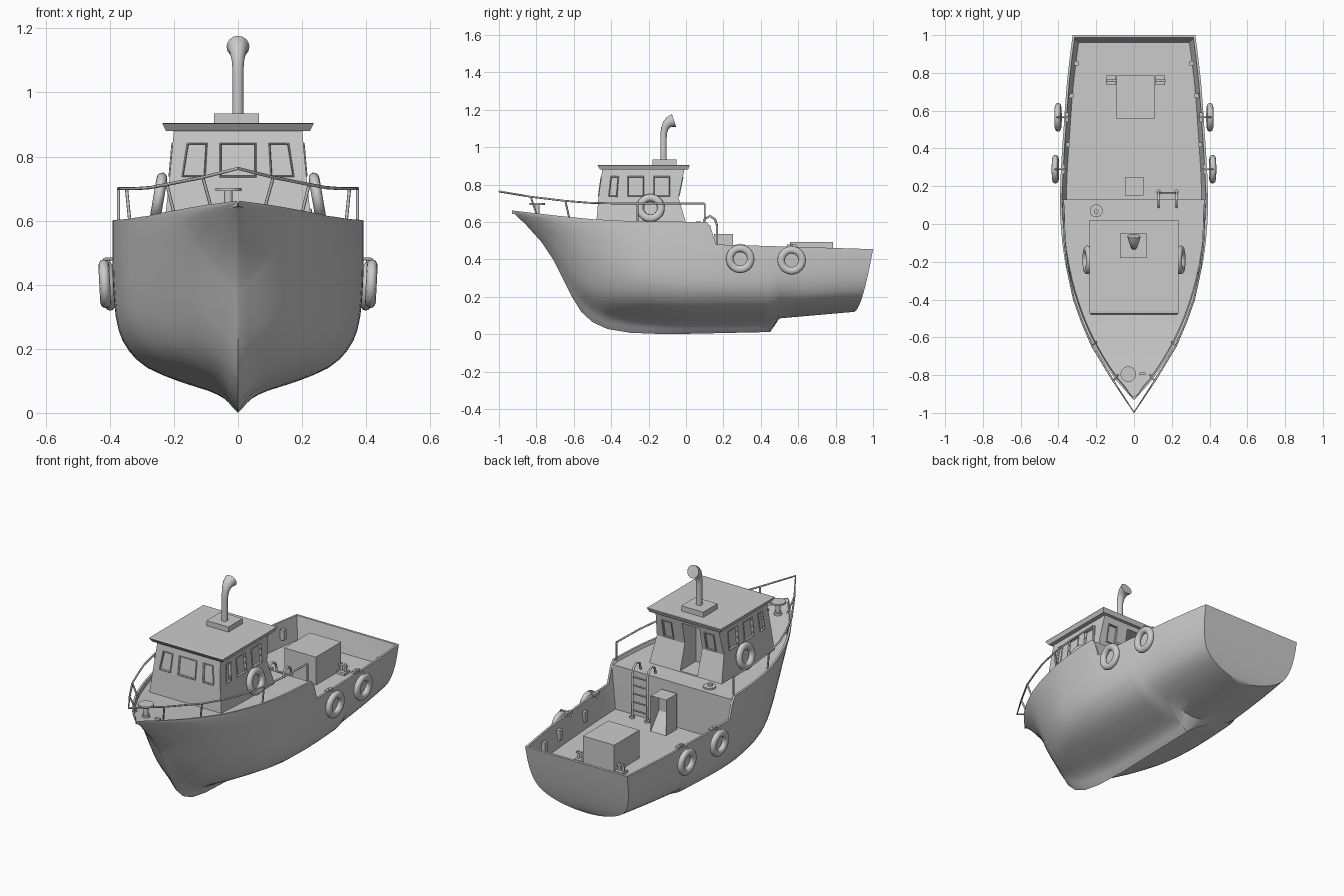
import bpy, bmesh
from math import pi
from mathutils import Vector

if "Cube" in bpy.data.objects:
    bpy.data.objects.remove(bpy.data.objects["Cube"])


def activate(ob):
    bpy.ops.object.select_all(action='DESELECT')
    ob.select_set(True)
    bpy.context.view_layer.objects.active = ob


def smooth(ob, deg=35):
    activate(ob)
    bpy.ops.object.shade_smooth_by_angle(angle=deg * pi / 180)


def mesh(name, verts, faces):
    me = bpy.data.meshes.new(name)
    me.from_pydata([tuple(v) for v in verts], [], faces)
    bm = bmesh.new()
    bm.from_mesh(me)
    bmesh.ops.remove_doubles(bm, verts=bm.verts, dist=0.0003)
    bmesh.ops.recalc_face_normals(bm, faces=bm.faces)
    bm.to_mesh(me)
    bm.free()
    ob = bpy.data.objects.new(name, me)
    bpy.context.collection.objects.link(ob)
    return ob


def prism(name, rings):
    n, m = len(rings[0]), len(rings)
    faces = [(r * n + i, r * n + (i + 1) % n, (r + 1) * n + (i + 1) % n, (r + 1) * n + i)
             for r in range(m - 1) for i in range(n)]
    faces += [tuple(range(n)), tuple((m - 1) * n + i for i in range(n))]
    return mesh(name, [v for r in rings for v in r], faces)


def rect(x0, x1, y0, y1, z):
    return [(x0, y0, z), (x1, y0, z), (x1, y1, z), (x0, y1, z)]


def box(name, x0, x1, y0, y1, z0, z1):
    return prism(name, [rect(x0, x1, y0, y1, z0), rect(x0, x1, y0, y1, z1)])


def tube(name, pts, r=0.005, res=2, cyclic=False, radii=None):
    cu = bpy.data.curves.new(name, 'CURVE')
    cu.dimensions, cu.bevel_depth, cu.bevel_resolution, cu.use_fill_caps = '3D', r, res, True
    sp = cu.splines.new('POLY')
    sp.points.add(len(pts) - 1)
    sp.use_cyclic_u = cyclic
    for i, p in enumerate(pts):
        sp.points[i].co = (*p, 1)
        sp.points[i].radius = radii[i] if radii else 1
    ob = bpy.data.objects.new(name, cu)
    bpy.context.collection.objects.link(ob)
    activate(ob)
    bpy.ops.object.convert(target='MESH')
    smooth(bpy.context.object, 50)


def disc(name, r, loc, h):
    bpy.ops.mesh.primitive_cylinder_add(vertices=24, radius=r, depth=h, location=loc)
    bpy.context.object.name = name
    smooth(bpy.context.object)


def lerp(tab, y):
    if y <= tab[0][0]:
        return tab[0][1]
    for (a, p), (b, q) in zip(tab, tab[1:]):
        if y <= b:
            return p + (q - p) * (y - a) / (b - a)
    return tab[-1][1]


def hermite(tab, y):
    n = len(tab)
    k = max(i for i in range(n - 1) if tab[i][0] <= y or i == 0)
    slope = lambda i: ((tab[min(i + 1, n - 1)][1] - tab[max(i - 1, 0)][1]) /
                       (tab[min(i + 1, n - 1)][0] - tab[max(i - 1, 0)][0]))
    (a, p), (b, q) = tab[k], tab[k + 1]
    d = b - a
    t = (y - a) / d
    return ((2*t**3 - 3*t*t + 1) * p + (t**3 - 2*t*t + t) * d * slope(k)
            + (3*t*t - 2*t**3) * q + (t**3 - t*t) * d * slope(k + 1))


# Hull lines: half beam, keel, sheer and turn-of-side height along y
BEAM = [(-.93, .003), (-.8, .115), (-.6, .235), (-.4, .315), (-.2, .365), (0, .388), (.15, .392), (.4, .38), (.7, .355), (.9, .325)]
KEEL = [(-.93, .655), (-.86, .59), (-.77, .49), (-.71, .4), (-.66, .3), (-.61, .2), (-.56, .12), (-.5, .065), (-.42, .028), (-.3, .008), (-.1, 0), (.45, .012), (.5, .085), (.9, .12)]
SHEER = [(-.93, .662), (-.7, .635), (-.5, .615), (-.3, .605), (.11, .6), (.13, .575), (.145, .53), (.16, .48), (.5, .47), (.9, .455)]
SIDE = [(-.93, .658), (-.5, .59), (-.3, .56), (0, .47), (.2, .45), (.9, .44)]
W = [0, .04, .09, .14, .2, .3, .42, .56, .75, 1]
BOW = [0, .08, .16, .23, .31, .43, .55, .68, .84, 1]
MID = [0, .05, .11, .23, .45, .72, .87, .95, .985, 1]
AFT = [0, .27, .47, .6, .72, .84, .91, .955, .985, 1]
DECK = .33
beam = lambda y: hermite(BEAM, y)
fine = [w for a, b in zip(W, W[1:]) for w in (a, (a + b) / 2)] + [1]
shapes = [[hermite(list(zip(W, tab)), w) for w in fine] for tab in (BOW, MID, AFT)]

# Hull with thin sloping bulwarks and decks, built as one half and mirrored
stations = sorted({round(v, 3) for v in [k[0] for k in KEEL + SHEER] + [-.9, -.82, -.74, -.2, 0, .06, .131, .25, .3, .4, .6, .7, .8, .888, .889]
                   + [-.45, -.36, -.25, -.15, -.05]})
verts, rows = [], len(fine) + 4
for y in stations:
    hb, zk, zs, zt = beam(y), lerp(KEEL, y), lerp(SHEER, y), lerp(SIDE, y)
    t = min(1, max(0, (y + .75) / .55))
    t = t * t * (3 - 2 * t)
    a = min(1, max(0, (y - .45) / .05))
    sec = [(hb * ((b * (1 - t) + m * t) * (1 - a) + s * a), zk + (zt - zk) * w)
           for w, b, m, s in zip(fine, *shapes)]
    zd = max(zs - .018, .582) if y <= .13 else (DECK if y <= .888 else zs)
    lip, foot = min(.012, hb * .2), min(.034 if y > .13 else .018, hb * .3)
    sec += [(hb, zs), (hb - lip, zs), (hb - foot, zd), (0, zd)]
    rake = min(1, max(0, (y - .5) / .4)) * .1
    for x, z in sec:
        verts.append((x, y + rake * min(1, max(0, (z - .12) / .335)) ** .6, z))
faces = [(s * rows + i, s * rows + i + 1, (s + 1) * rows + i + 1, (s + 1) * rows + i)
         for s in range(len(stations) - 1) for i in range(rows - 1)]
last, base = (len(stations) - 1) * rows, len(verts)
for i in range(len(fine) + 1):
    verts.append((0, *verts[last + i][1:]))
faces += [(last + i, last + i + 1, base + i + 1, base + i) for i in range(len(fine))]
hull = mesh("hull", verts, faces)
mod = hull.modifiers.new("mirror", 'MIRROR')
mod.merge_threshold = .0005
activate(hull)
bpy.ops.object.modifier_apply(modifier=mod.name)
bm = bmesh.new()
bm.from_mesh(hull.data)
bmesh.ops.recalc_face_normals(bm, faces=bm.faces)
bm.to_mesh(hull.data)
bm.free()
smooth(hull, 38)

# Wheelhouse with a flared skirt: (z, half width, front y, rear y)
RINGS = [(.57, .232, -.482, .008), (.73, .214, -.468, -.04), (.885, .2, -.447, -.008)]
cabin = prism("wheelhouse", [rect(-x, x, f, r, z) for z, x, f, r in RINGS])
wall = lambda z, k: lerp([(r[0], r[k]) for r in RINGS], z)

# Windows: recessed panes with thin frames
windows = []
for s in (1, -1):
    for q in ([-.412, -.37, -.362, -.4], [-.31, -.228, -.228, -.31], [-.172, -.088, -.088, -.172]):
        windows.append(([(s * wall(z, 1), y, z) for y, z in zip(q, (.738, .738, .842, .842))], (s, 0, 0)))
    windows.append(([(s * x, wall(z, 2), z) for x, z in zip((.104, .173, .157, .098), (.738, .738, .84, .84))], (0, -1, 0)))
    windows.append(([(s * x, wall(z, 3), z) for x, z in zip((.105, .165, .165, .105), (.738, .738, .84, .84))], (0, 1, 0)))
windows.append(([(x, wall(z, 2), z) for x, z in zip((-.055, .055, .055, -.055), (.738, .738, .84, .84))], (0, -1, 0)))
cutters = [box("door_cutter", -.075, .035, -.14, .05, .588, .855)]
for q, n in windows:
    q, n = [Vector(p) for p in q], Vector(n)
    cutters.append(prism("window_cutter", [[p - n * .012 for p in q], [p + n * .02 for p in q]]))
    tube("window_frame", q, .004, 0, True)
for c in cutters:
    c.hide_render = True
    mod = cabin.modifiers.new("cut", 'BOOLEAN')
    mod.operation, mod.object = 'DIFFERENCE', c
    activate(cabin)
    bpy.ops.object.modifier_apply(modifier=mod.name)
    bpy.data.objects.remove(c)

# Roof and exhaust stack
prism("roof", [rect(-.225, .225, -.458, .01, .88), rect(-.236, .236, -.475, .02, .903), rect(-.235, .235, -.46, .02, .905)])
box("stack_base", -.075, .065, -.18, -.05, .9, .935)
tube("exhaust_stack", [(0, -.12, .93), (0, -.12, 1.05), (0, -.119, 1.075), (0, -.114, 1.1), (0, -.104, 1.12), (0, -.088, 1.135), (0, -.064, 1.143)],
     .017, 6, radii=[1, 1, 1.03, 1.15, 1.4, 1.75, 2.1])

# Fenders, lifebuoys, bulwark fittings
for s in (1, -1):
    for name, x, y, z, tilt in (("tyre_fender", .416, .29, .403, -.05), ("tyre_fender", .402, .565, .395, -.05), ("lifebuoy", .247, -.19, .675, .17)):
        bpy.ops.mesh.primitive_torus_add(major_segments=32, minor_segments=12, major_radius=.056, minor_radius=.02,
                                         location=(s * x, y, z), rotation=(0, s * (pi / 2 - tilt), 0))
        bpy.context.object.name = name
        bpy.context.object.scale.z = .85
        smooth(bpy.context.object, 60)
        if name == "tyre_fender":
            e = beam(y) - .012
            tube("fender_rope", [(s * (e - .02), y, .455), (s * e, y, .48), (s * x, y, .48), (s * (x + .01), y, .455)], .005)
            box("rail_cleat", s * e - .01, s * e + .01, y - .025, y + .025, .465, .481)
    for y in (.42, .68, .85):
        e = s * (beam(y) - .026)
        box("bulwark_stay", e - .012, e + .012, y - .012, y + .012, .37, .43)
    # Mooring bitts beside the hatch
    cx = .01 + s * .13
    box("bitt_base", cx - .025, cx + .025, .735, .785, DECK, .345)
    for d in (-.012, .012):
        disc("bitt_post", .008, (cx + d, .76, .36), .05)
    tube("bitt_bar", [(cx - .027, .76, .375), (cx + .027, .76, .375)], .006)

# Bow rail and its posts
side = [(0, -.997, .763), (.11, -.83, .735), (.222, -.645, .713), (.275, -.52, .703), (.318, -.4, .7), (.35, -.25, .7), (.367, -.1, .7), (.373, .1, .7)]
tube("bow_rail", [(-x, y, z) for x, y, z in side[:0:-1]] + side, .005)
for s in (1, -1):
    for top, foot in (((.11, -.83, .735), (.085, -.8, .645)), ((.222, -.645, .713), (.2, -.625, .625)),
                      ((.348, -.26, .7), (.338, -.26, .6)), ((.373, .1, .7), (.373, .1, .595))):
        tube("rail_post", [(s * top[0], *top[1:]), (s * foot[0], *foot[1:])], .005)

# Aft hatch, locker, ladder
box("hatch", -.092, .108, .555, .785, DECK, .492)
locker = box("deck_locker", -.048, .05, .15, .25, DECK, .535)
bm = bmesh.new()
bm.from_mesh(locker.data)
f = max(bm.faces, key=lambda f: f.calc_center_median().y)
bmesh.ops.inset_region(bm, faces=[f], thickness=.014)
for v in f.verts:
    v.co.y -= .06
    v.co.z = max(v.co.z, .43)
for v in bm.verts:
    if v.co.y > .24 and .334 < v.co.z < .36:
        v.co.z = .43
bm.to_mesh(locker.data)
bm.free()
for x in (.13, .225):
    tube("ladder_rail", [(x, .168, DECK), (x, .165, .585), (x, .155, .615), (x, .128, .632), (x, .1, .618), (x, .09, .58)], .006)
    disc("ladder_foot", .014, (x, .168, DECK + .005), .012)
for i in range(5):
    tube("ladder_rung", [(.13, .166, .375 + i * .048), (.225, .166, .375 + i * .048)], .0045)

# Foredeck capstan and side deck vent
disc("capstan_base", .022, (-.03, -.795, .634), .014)
disc("capstan_post", .013, (-.03, -.795, .665), .06)
disc("capstan_head", .041, (-.03, -.795, .697), .01)
box("foredeck_cleat", .03, .06, -.8, -.785, .625, .64)
disc("vent_base", .034, (-.2, .07, .586), .01)
disc("vent_cap", .012, (-.2, .065, .596), .014)
